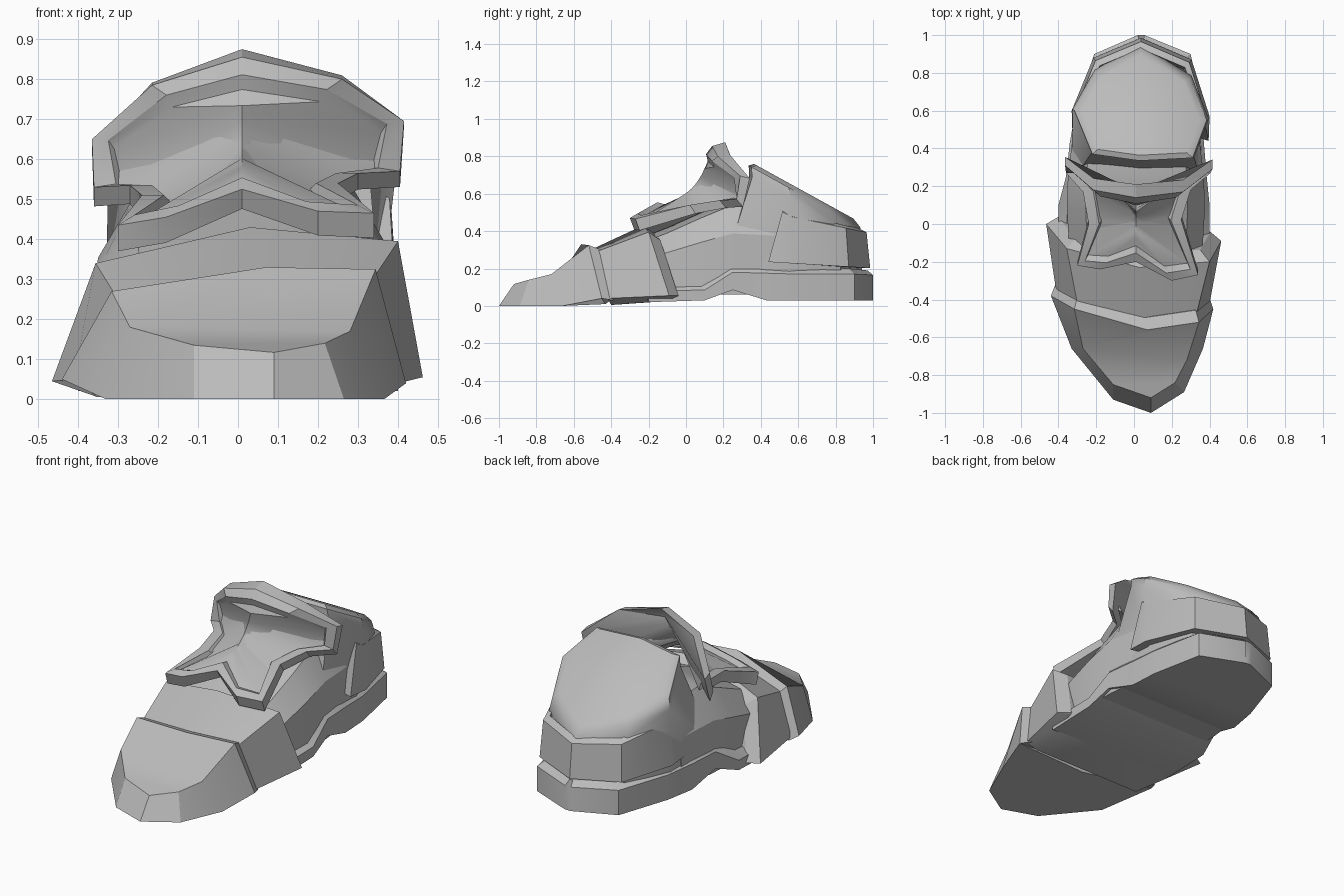
import bpy, bmesh, math
from mathutils import Vector

cube = bpy.data.objects.get("Cube")
if cube:
    bpy.data.objects.remove(cube, do_unlink=True)

grey = bpy.data.materials.new("armour grey")
grey.use_nodes = True
grey.diffuse_color = (0.5, 0.5, 0.5, 1)
grey.node_tree.nodes["Principled BSDF"].inputs["Base Color"].default_value = (0.5, 0.5, 0.5, 1)


def build(name, points, faces, angle=28):
    """Make one shaded object from points and faces."""
    bm = bmesh.new()
    verts = [bm.verts.new(p) for p in points]
    for f in faces:
        bm.faces.new([verts[i] for i in f])
    bmesh.ops.recalc_face_normals(bm, faces=bm.faces)
    mesh = bpy.data.meshes.new(name)
    bm.to_mesh(mesh)
    bm.free()
    mesh.materials.append(grey)
    ob = bpy.data.objects.new(name, mesh)
    bpy.context.collection.objects.link(ob)
    bpy.ops.object.select_all(action='DESELECT')
    ob.select_set(True)
    bpy.context.view_layer.objects.active = ob
    bpy.ops.object.shade_smooth_by_angle(angle=math.radians(angle))
    return ob


def loft(name, rings, end_faces=None, angle=28):
    """Skin closed rings of equal length and cap both ends."""
    n = len(rings[0])
    last = n * (len(rings) - 1)
    faces = [list(range(n))]
    for r in range(len(rings) - 1):
        for i in range(n):
            j = (i + 1) % n
            faces.append([r * n + i, r * n + j, r * n + n + j, r * n + n + i])
    for f in end_faces or [range(n)]:
        faces.append([last + i for i in f])
    return build(name, [p for r in rings for p in r], faces, angle)


def scaled(ring, centre, factor, shift=(0, 0, 0)):
    c, s = Vector(centre), Vector(shift)
    return [c + (Vector(p) - c) * factor + s for p in ring]


# Toe cap: sole outline skinned to a sloping top with a raised rear ridge
toe_base = [(-.44, -.38, .05), (-.33, -.66, 0), (-.11, -.93, 0), (.09, -1, 0),
            (.265, -.89, 0), (.365, -.66, 0), (.42, -.45, .04), (0, -.43, .01)]
toe_top = [(-.316, -.45, .27), (-.27, -.66, .18), (-.11, -.85, .135), (.09, -.92, .117),
           (.217, -.84, .14), (.28, -.72, .17), (.344, -.52, .325), (.07, -.56, .33)]
loft("toe_cap", [toe_base, toe_top], [[0, 1, 5, 6, 7], [1, 2, 3, 4, 5]])

# Rear lip of the toe cap
toe_arch = [(-.44, -.38, .05), (-.316, -.45, .27), (.07, -.56, .33), (.344, -.52, .325), (.42, -.45, .04)]
loft("toe_lip", [toe_arch, scaled(toe_arch, (0, -.45, .05), .95, (0, .06, -.01))])

# Midfoot band: arched sections, chamfered at the back
mid_front = [(-.35, -.4, .005), (-.41, -.37, .05), (-.30, -.42, .25), (.06, -.52, .295),
             (.33, -.48, .29), (.40, -.42, .04), (.34, -.4, .005)]
mid_back = [(-.36, -.04, .03), (-.465, 0, .045), (-.356, -.13, .34), (.03, -.23, .43),
            (.40, -.20, .395), (.462, -.09, .055), (.36, -.06, .03)]
loft("midfoot_band", [mid_front, mid_back, scaled(mid_back, (.02, -.1, .06), .87, (0, .05, 0))])

# Heel sole: arched underneath, with a chamfered upper ledge
sole = []
for y, xl, xr, low, ledge, top in [
        (-.2, -.40, .40, .02, .08, .10), (.10, -.40, .40, .03, .085, .12),
        (.25, -.36, .385, .085, .18, .235), (.43, -.34, .37, .03, .175, .225),
        (.60, -.31, .36, .03, .17, .215), (.90, -.21, .30, .03, .17, .20),
        (1.0, .02, .055, .03, .165, .19)]:
    d = min(.045, (xr - xl) * .2)
    sole.append([(xl, y, low), (xl, y, ledge), (xl + d, y - .03, top),
                 (xr - d, y - .03, top), (xr, y, ledge), (xr, y, low)])
loft("heel_sole", sole)

# Foot body beneath the plates
body = []
for y, w, top in [(-.28, .31, .35), (-.1, .345, .42), (.08, .355, .50), (.25, .35, .57), (.5, .32, .55)]:
    body.append([(-w, y, .06), (-w, y, top * .62), (-w * .72, y, top - .05), (.03, y, top),
                 (w * .8, y, top - .03), (w + .02, y, top * .68), (w + .02, y, .06)])
loft("foot_body", body)

# Ankle: octagonal collar topped with a sloping bevelled disc
rim_plan = [(.035, .93), (.295, .77), (.385, .55), (.31, .35),
            (.03, .335), (-.22, .37), (-.315, .60), (-.2, .80)]
rim = [(x, y, .935 - .55 * y) for x, y in rim_plan]
ankle_mid = scaled(rim, (.03, .58, .6), 1.03, (0, .01, -.06))
ankle_base = [(.035, .94, .18), (.28, .83, .18), (.35, .55, .18), (.36, .2, .2),
              (.03, .18, .2), (-.33, .22, .2), (-.31, .58, .18), (-.2, .84, .18)]
disc = scaled(rim, (.035, .6, .6), .89, (0, 0, .025))
loft("ankle_collar", [ankle_base, ankle_mid, rim, disc], angle=35)

# Heel guard: U-shaped band wrapping round the back
path = [(.395, .44), (.40, .57), (.305, .87), (.037, .985), (-.215, .88), (-.33, .6), (-.325, .45)]
guard = []
for x, y in path:
    cx, cy = .035, .55
    def at(f, z):
        return (cx + (x - cx) * f, cy + (y - cy) * f, z)
    low = .235 - .06 * (y - .44)
    high = .49 - .20 * (y - .5)
    dy = .07 if y < .5 else 0
    top = Vector(at(.955, high)) + Vector((0, dy, 0))
    inner = Vector(at(.87, high + .02)) + Vector((0, dy, 0))
    guard.append([at(1, low), top, inner, at(.8, low)])
loft("heel_guard", guard)

# Instep plate: hourglass rim, recessed centre and matching back
rim = [Vector(p) for p in [
    (.01, .14, .855), (.26, .17, .80), (.415, .29, .695), (.405, .27, .57),
    (.30, .18, .565), (.25, .02, .54), (.34, -.27, .465), (.20, -.30, .47),
    (.01, -.20, .525), (-.18, -.24, .455), (-.30, -.22, .435), (-.24, 0, .51),
    (-.27, .17, .535), (-.36, .27, .53), (-.365, .31, .65), (-.215, .18, .785)]]
n = len(rim)
height = lambda p: min(1, max(0, (p.z - .45) / .4))
back = [p + Vector((0, .02 + .05 * height(p), -.065 + .085 * height(p))) for p in rim]


def inset(width, sink):
    """Move the rim inwards in the frontal plane and sink it along the slope."""
    slope = Vector((0, .62, -.6))
    out = []
    for i, p in enumerate(rim):
        a = (p - rim[i - 1]).normalized()
        b = (rim[(i + 1) % n] - p).normalized()
        t = (a + b).normalized()
        side = Vector((0, -.6, -.78)).cross(t)
        centre = Vector((.01, -.03, .63))
        step = (centre - p).normalized()
        if 3 <= i <= 5 or 11 <= i <= 13:
            step = Vector((-1 if p.x > 0 else 1, 0, .15 if i in (3, 13) else 0))
        out.append(p + step * width + slope * sink)
    return out


edge, floor = inset(.055, 0), inset(.075, .035)
points = back + rim + edge + floor
faces = []
for r in range(3):
    for i in range(n):
        j = (i + 1) % n
        faces.append([r * n + i, r * n + j, r * n + n + j, r * n + n + i])

# Fill front recess and back with rows sharing a raised centre line
for base, ring in ((0, back), (3 * n, floor)):
    spine = [base]
    for k in range(1, 8):
        f = k / 8
        c = ring[0].lerp(ring[8], f) + Vector((0, .03, -.03)) * math.sin(math.pi * f)
        spine.append(len(points))
        points.append(c)
    spine.append(base + 8)
    for side in (lambda k: base + k, lambda k: base + (n - k) % n):
        for k in range(8):
            f = [spine[k], side(k), side(k + 1), spine[k + 1]]
            faces.append(list(dict.fromkeys(f)))
build("instep_plate", points, faces, angle=32)
